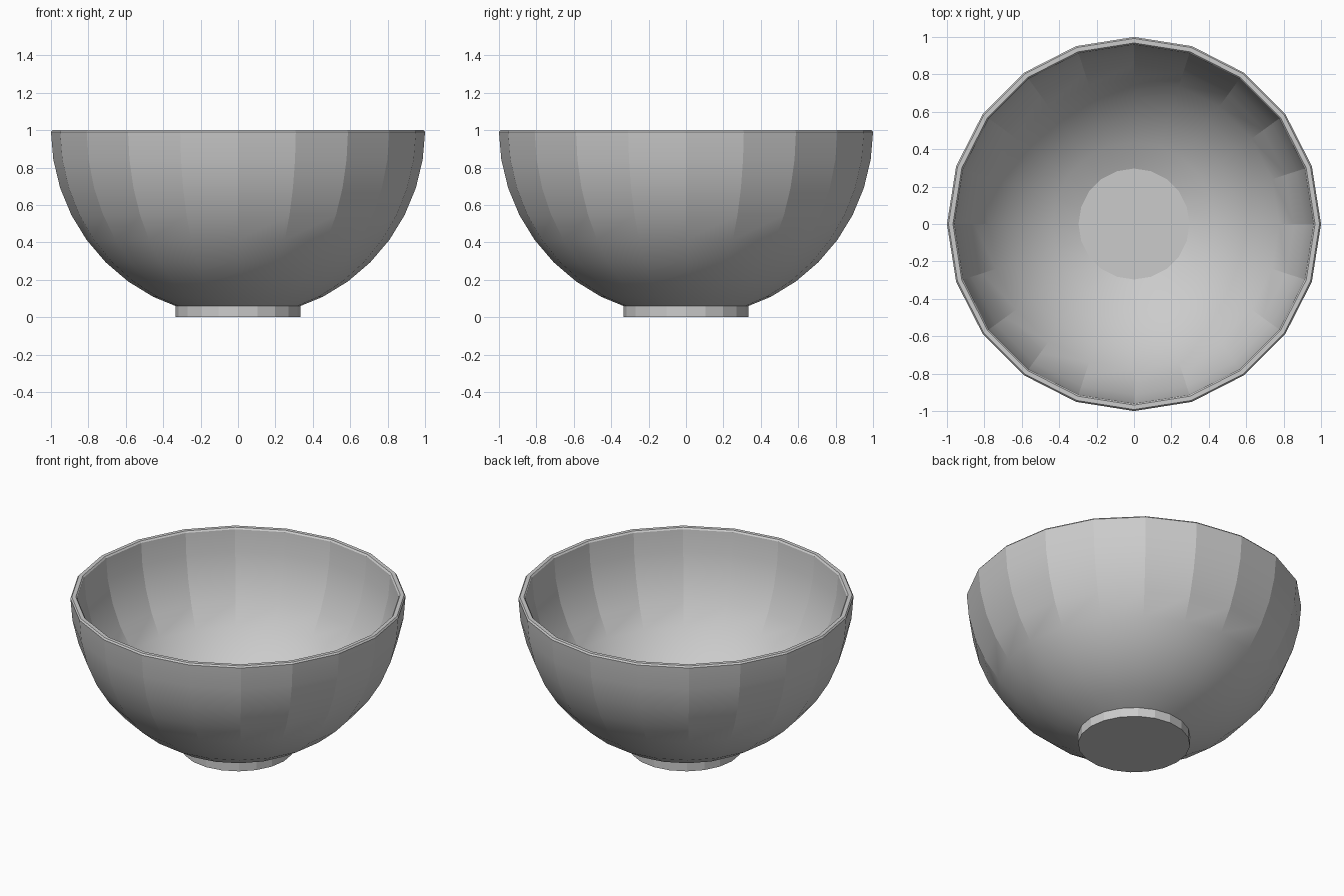
import bpy, bmesh
from math import sin, cos, pi, radians

if "Cube" in bpy.data.objects:
    bpy.data.objects.remove(bpy.data.objects["Cube"])

SIDES = 20


def arc(radius, first, last):
    """Quarter-sphere profile points in 9 degree steps, centred on z = 1."""
    step = 1 if last >= first else -1
    return [(radius * cos(radians(9 * i)), 1 - radius * sin(radians(9 * i)))
            for i in range(first, last + step, step)]


def lathe(name, profile):
    """Spin an (r, z) profile around z and cap both open ends."""
    bm = bmesh.new()
    rings = [[bm.verts.new((r * cos(2 * pi * k / SIDES), r * sin(2 * pi * k / SIDES), z))
              for k in range(SIDES)] for r, z in profile]
    for a, b in zip(rings, rings[1:]):
        for k in range(SIDES):
            n = (k + 1) % SIDES
            bm.faces.new((a[k], a[n], b[n], b[k]))
    bm.faces.new(rings[0][::-1])
    bm.faces.new(rings[-1])
    bmesh.ops.recalc_face_normals(bm, faces=bm.faces[:])
    mesh = bpy.data.meshes.new(name)
    bm.to_mesh(mesh)
    bm.free()
    obj = bpy.data.objects.new(name, mesh)
    bpy.context.collection.objects.link(obj)
    bpy.ops.object.select_all(action='DESELECT')
    obj.select_set(True)
    bpy.context.view_layer.objects.active = obj
    bpy.ops.object.shade_smooth_by_angle(angle=radians(14))
    return obj


# Bowl: foot, outer wall, softened rim, inner wall, flat floor
foot = [(0.335, 0.0), (0.335, 0.06)]
outer = arc(1.0, 7, 1) + [(1.0, 0.99)]
rim = [(0.992, 1.0), (0.968, 1.0)]
inner = [(0.96, 0.99)] + arc(0.96, 1, 8)
lathe("bowl", foot + outer + rim + inner)
